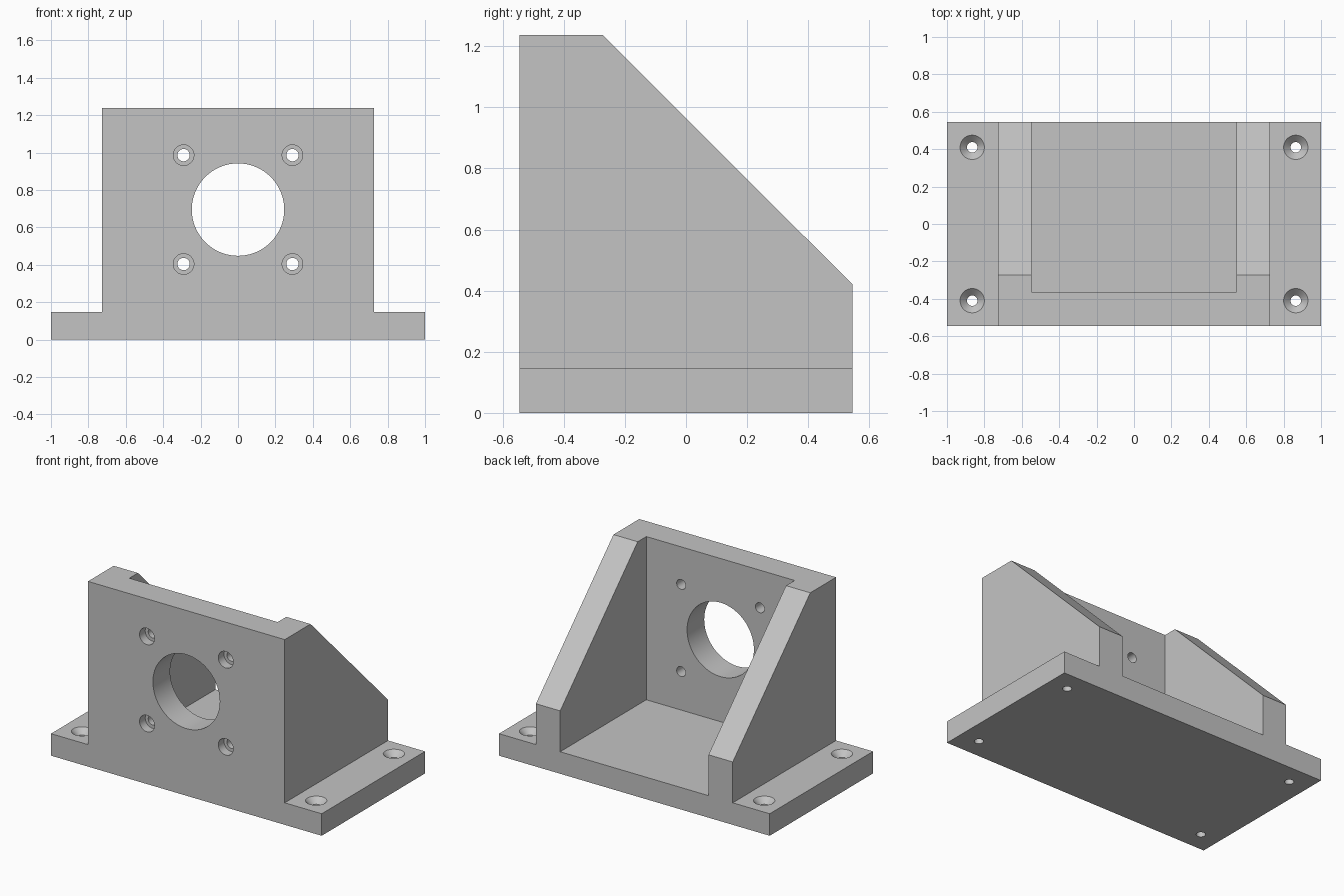
import bpy, bmesh
from math import cos, sin, tau
from mathutils import Matrix, Vector

default = bpy.data.objects.get("Cube")
if default:
    bpy.data.objects.remove(default, do_unlink=True)

# Main dimensions
HALF_W, HALF_D, BASE_H, HEIGHT = 1.0, 0.545, 0.147, 1.237
BODY_X, INNER_X, WALL_BACK = 0.727, 0.548, -0.364
TOP_Y, GUSSET_Z = -0.273, 0.42
BORE_Z, BOLT = 0.695, 0.291

grey = bpy.data.materials.new("plain grey")
grey.use_nodes = True
grey.diffuse_color = (0.55, 0.55, 0.55, 1)
grey.node_tree.nodes["Principled BSDF"].inputs["Base Color"].default_value = grey.diffuse_color


def make_object(name, bm):
    bmesh.ops.recalc_face_normals(bm, faces=bm.faces)
    mesh = bpy.data.meshes.new(name)
    bm.to_mesh(mesh)
    bm.free()
    mesh.materials.append(grey)
    obj = bpy.data.objects.new(name, mesh)
    bpy.context.collection.objects.link(obj)
    return obj


def prism(name, points, offset):
    """Extrude a closed outline along an offset."""
    bm = bmesh.new()
    face = bm.faces.new([bm.verts.new(p) for p in points])
    result = bmesh.ops.extrude_face_region(bm, geom=[face], use_keep_orig=True)
    moved = [v for v in result["geom"] if isinstance(v, bmesh.types.BMVert)]
    bmesh.ops.translate(bm, vec=Vector(offset), verts=moved)
    return make_object(name, bm)


def turned(name, profile, place, steps=48):
    """Closed solid of revolution from (radius, height) pairs."""
    bm = bmesh.new()
    rings = [[bm.verts.new(place @ Vector((r * cos(tau * i / steps), r * sin(tau * i / steps), h)))
              for i in range(steps)] for r, h in profile]
    for low, high in zip(rings, rings[1:]):
        for i in range(steps):
            j = (i + 1) % steps
            bm.faces.new((low[i], low[j], high[j], high[i]))
    bm.faces.new(rings[0])
    bm.faces.new(rings[-1])
    return make_object(name, bm)


# Bracket body: wide base with a raised block
half = [(HALF_W, 0), (HALF_W, BASE_H), (BODY_X, BASE_H), (BODY_X, HEIGHT)]
outline = half + [(-x, z) for x, z in reversed(half)]
body = prism("motor_mount_bracket", [(x, -HALF_D, z) for x, z in outline], (0, 2 * HALF_D, 0))

# Pocket between the side gussets, open at the back and top
cutters = [prism("pocket_cutter",
                 [(-INNER_X, WALL_BACK, BASE_H), (INNER_X, WALL_BACK, BASE_H),
                  (INNER_X, WALL_BACK, 2), (-INNER_X, WALL_BACK, 2)], (0, 2, 0))]

# Sloped back edge of the gussets
start, end = Vector((0, TOP_Y, HEIGHT)), Vector((0, HALF_D, GUSSET_Z))
extra = (end - start) * 0.1
a, b = start - extra, end + extra
slope = [a, b, Vector((0, b.y, a.z))]
cutters.append(prism("slope_cutter", [p - Vector((0.8, 0, 0)) for p in slope], (1.6, 0, 0)))

# Shaft bore and counterbored bolt holes, drilled from the front face
to_back = Matrix.Rotation(-tau / 4, 4, "X")
front = Matrix.Translation((0, -HALF_D, BORE_Z)) @ to_back
cutters.append(turned("bore_cutter", [(0.247, -0.1), (0.247, 0.3)], front, 96))
bolt_profile = [(0.055, -0.1), (0.055, 0.06), (0.033, 0.06), (0.033, 0.3)]

# Countersunk screw holes through the base
screw_profile = [(0.028, -0.1), (0.028, BASE_H - 0.037), (0.065, BASE_H), (0.065, BASE_H + 0.1)]
for sx in (-1, 1):
    for s in (-1, 1):
        place = Matrix.Translation((sx * BOLT, -HALF_D, BORE_Z + s * BOLT)) @ to_back
        cutters.append(turned("bolt_hole_cutter", bolt_profile, place))
        place = Matrix.Translation((sx * 0.865, s * 0.41, 0))
        cutters.append(turned("screw_hole_cutter", screw_profile, place))

# Cut everything out of the body
bpy.context.view_layer.objects.active = body
body.select_set(True)
for cutter in cutters:
    cutter.hide_render = True
    mod = body.modifiers.new("cut", "BOOLEAN")
    mod.operation = "DIFFERENCE"
    mod.solver = "EXACT"
    mod.object = cutter
    bpy.ops.object.modifier_apply(modifier=mod.name)
    bpy.data.objects.remove(cutter, do_unlink=True)

bpy.ops.object.select_all(action="DESELECT")
body.select_set(True)
bpy.ops.object.shade_smooth_by_angle(angle=0.5)
